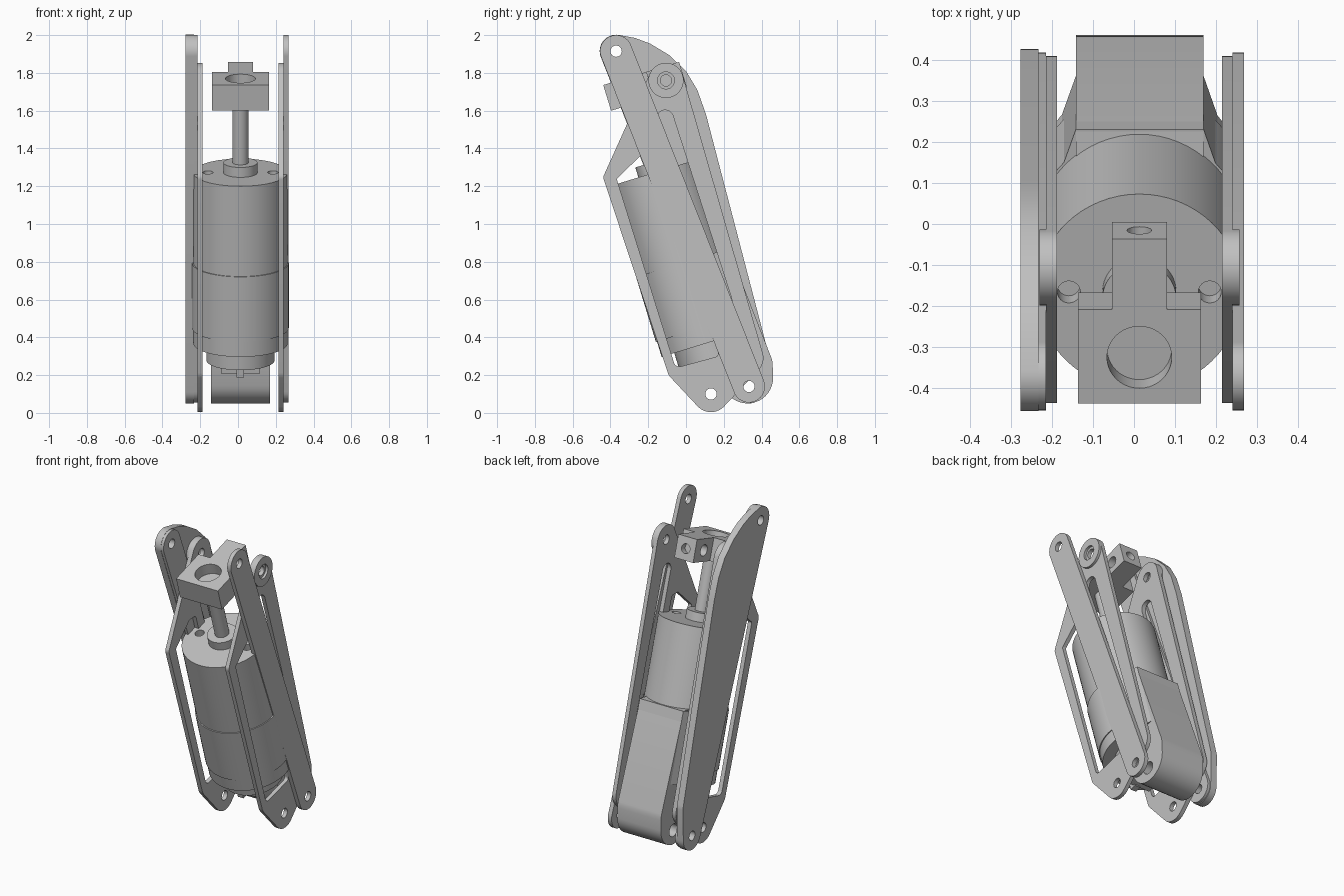
import bpy, bmesh, math
from math import cos, sin, pi
from mathutils import Matrix, Vector
from mathutils.geometry import convex_hull_2d

if "Cube" in bpy.data.objects:
    bpy.data.objects.remove(bpy.data.objects["Cube"])

gray = bpy.data.materials.new("plain_gray")
gray.use_nodes = True
COLOR = (0.53, 0.53, 0.53, 1)
gray.diffuse_color = COLOR
gray.node_tree.nodes["Principled BSDF"].inputs["Base Color"].default_value = COLOR

# side frame: outline in (y, z), extruded along x
SIDE = Matrix(((0, 0, 1, 0), (1, 0, 0, 0), (0, 1, 0, 0), (0, 0, 0, 1)))
# front frame: outline in (x, z), extruded along y
FRONT = Matrix(((1, 0, 0, 0), (0, 0, 1, 0), (0, 1, 0, 0), (0, 0, 0, 1)))
# tilted motor frame: origin at the centre of the motor's top face
MOTOR = Matrix.Translation((0.013, -0.166, 1.273)) @ Matrix.Rotation(math.radians(17), 4, 'X')


def rounded(*circles, steps=40):
    """Outline of a band stretched around circles given as (u, v, radius)."""
    pts = []
    for u, v, r in circles:
        n = steps if r else 1
        pts += [Vector((u + r * cos(2 * pi * i / n), v + r * sin(2 * pi * i / n))) for i in range(n)]
    return [pts[i] for i in convex_hull_2d(pts)]


def plate(name, outline, low, high, holes=(), frame=SIDE):
    """Flat part with holes, extruded from low to high."""
    bm = bmesh.new()
    edges = []
    for loop in (outline, *holes):
        vs = [bm.verts.new((p[0], p[1], low)) for p in loop]
        edges += [bm.edges.new((vs[i - 1], vs[i])) for i in range(len(vs))]
    bmesh.ops.triangle_fill(bm, use_beauty=True, use_dissolve=False, edges=edges, normal=(0, 0, 1))
    ext = bmesh.ops.extrude_face_region(bm, geom=bm.faces[:])
    moved = [g for g in ext["geom"] if isinstance(g, bmesh.types.BMVert)]
    bmesh.ops.translate(bm, verts=moved, vec=(0, 0, high - low))
    bmesh.ops.transform(bm, matrix=frame, verts=bm.verts[:])
    bmesh.ops.recalc_face_normals(bm, faces=bm.faces[:])
    mesh = bpy.data.meshes.new(name)
    bm.to_mesh(mesh)
    bm.free()
    mesh.materials.append(gray)
    ob = bpy.data.objects.new(name, mesh)
    bpy.context.collection.objects.link(ob)
    bpy.ops.object.select_all(action='DESELECT')
    ob.select_set(True)
    bpy.context.view_layer.objects.active = ob
    bpy.ops.object.shade_smooth_by_angle(angle=math.radians(25))


def disc(name, r, low, high, holes=()):
    plate(name, rounded((0, 0, r), steps=64), low, high, holes, MOTOR)


def box_outline(u0, u1, v0, v1):
    return [(u0, v0), (u1, v0), (u1, v1), (u0, v1)]


# pivot points in (y, z)
TOP_LINK, LOW_LINK = (-0.37, 1.915), (0.333, 0.14)
TOP_ARM, LOW_ARM = (-0.106, 1.76), (0.132, 0.1)


def hole(p, r=0.03):
    return rounded((*p, r), steps=24)


# side frames with a long slot and a large window
frame_outline = rounded((*TOP_ARM, 0.093), (-0.402, 1.246, 0.035), (-0.03, 0.235, 0.07),
                        (*LOW_ARM, 0.096), (0.32, 0.29, 0.09))
slot = rounded((-0.11, 1.56, 0.043), (0.285, 0.33, 0.043))
window = rounded((-0.22, 1.36, 0.015), (-0.175, 1.36, 0.015), (-0.35, 1.235, 0.015),
                 (-0.035, 0.275, 0.03), (0.15, 0.315, 0.02))
frame_holes = [slot, window, hole(TOP_ARM), hole(LOW_ARM)]
link_outline = rounded((*TOP_LINK, 0.085), (*LOW_LINK, 0.085))
link_holes = [hole(TOP_LINK), hole(LOW_LINK)]
boss_outline = rounded((*TOP_ARM, 0.093))
for side, inner, outer, link_out in (("left", 0.215, 0.241, 0.268), ("right", -0.188, -0.215, -0.233)):
    plate(side + "_side_frame", frame_outline, inner, outer, frame_holes)
    plate(side + "_link", link_outline, outer, link_out, link_holes)
    plate(side + "_pivot_boss", boss_outline, outer, outer + math.copysign(0.016, outer),
          [hole(TOP_ARM, 0.045)])

# wide curved cover on the right link
cover = rounded((*TOP_LINK, 0.087), (*LOW_LINK, 0.09), (-0.27, 1.985, 0), (-0.19, 1.955, 0), (-0.09, 1.895, 0),
                (0, 1.81, 0), (0.06, 1.71, 0), (0.106, 1.58, 0), (0.34, 0.34, 0.087))
plate("right_link_cover", cover, -0.277, -0.233, link_holes)

# motor: cap with screw holes, body sections with a thin seam, end bell
screws = [hole((s * 0.172, 0), 0.028) for s in (-1, 1)]
disc("motor_cap", 0.25, -0.06, 0, screws)
disc("motor_upper_body", 0.25, -0.5, -0.06)
disc("motor_lower_body", 0.256, -0.86, -0.5)
disc("motor_end_ring", 0.25, -0.945, -0.86)
disc("motor_end_bell", 0.18, -1.04, -0.945)
disc("motor_collar", 0.09, 0, 0.055)
disc("motor_shaft", 0.043, 0, 0.45)
plate("motor_terminal", box_outline(-0.1, 0.1, -0.12, 0.06), -1.08, -1.04, frame=MOTOR)
plate("terminal_tab", box_outline(-0.02, 0.02, -0.15, -0.11), -1.09, -1.0, frame=MOTOR)

# housing behind the motor, with a rounded foot and cheeks that widen to the motor
housing = rounded((0.326, 0.185, 0.135), (0.33, 0.25, 0.129), (0.226, 0.87, 0), (0.1, 0.85, 0), (0.1, 0.42, 0))
plate("rear_housing", housing, -0.142, 0.17, [hole(LOW_LINK, 0.04)])
cheeks = [(-0.235, 0.03), (0.235, 0.03), (0.157, 0.262), (-0.155, 0.262)]
plate("housing_cheeks", cheeks, -0.945, -0.5, frame=MOTOR)

# clamp block on the shaft, recessed around the shaft end
block = box_outline(-0.15, 0.15, -0.125, 0.115)
plate("clamp_block_base", block, 0.38, 0.45, frame=MOTOR)
plate("clamp_block_top", block, 0.45, 0.522, [rounded((0, -0.007, 0.079))], MOTOR)

# rear tongue: cross hole on the upper pivot and a bored end
plate("clamp_tongue", box_outline(0.115, 0.255, 0.38, 0.522), -0.067, 0.067,
      [hole((0.2, 0.45), 0.035)], MOTOR @ SIDE)
plate("clamp_tongue_end", box_outline(-0.067, 0.067, 0.38, 0.522), 0.255, 0.295,
      [hole((0, 0.45))], MOTOR @ FRONT)
